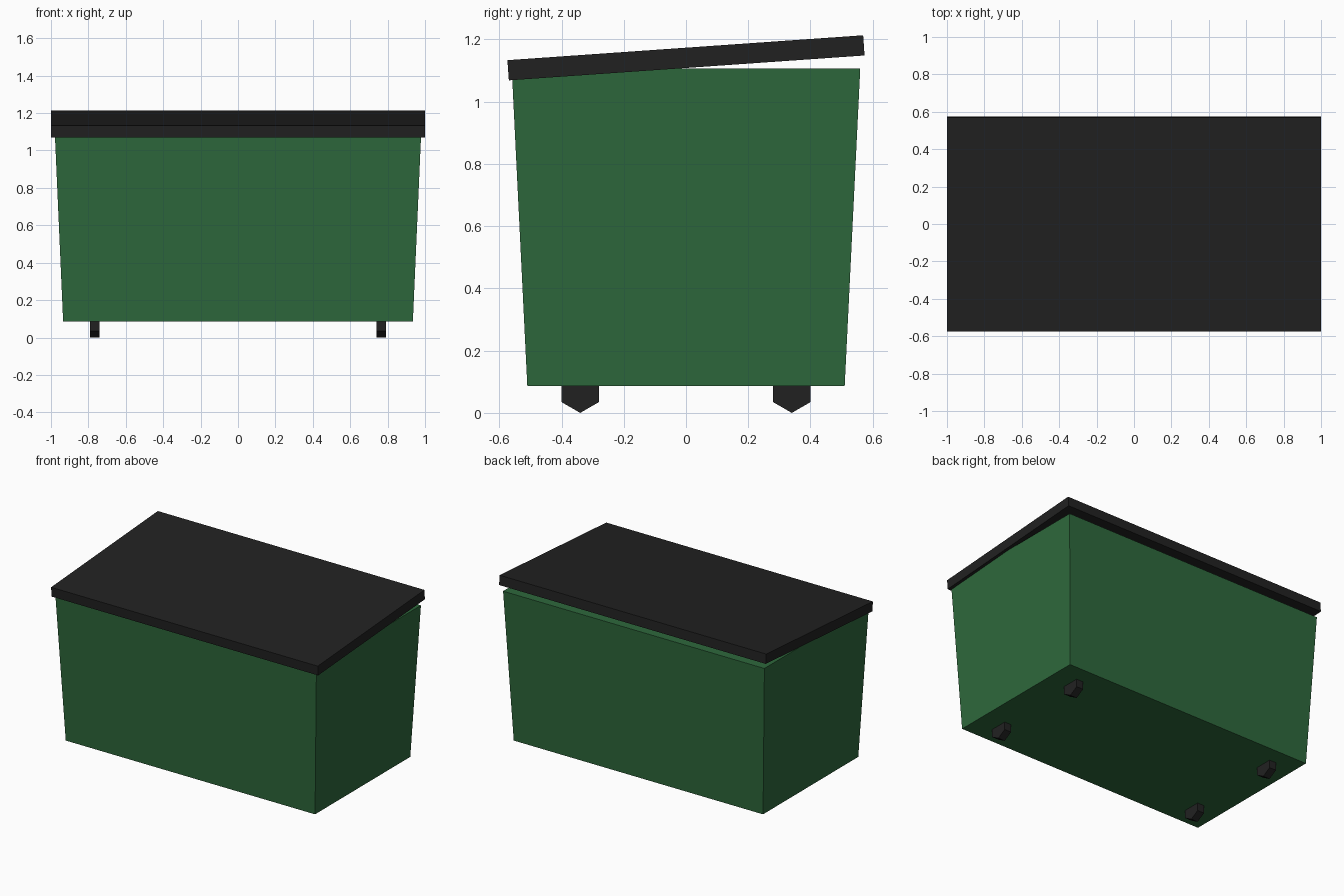
import bpy, bmesh, math
from mathutils import Matrix

if "Cube" in bpy.data.objects:
    bpy.data.objects.remove(bpy.data.objects["Cube"])


def material(name, rgb):
    m = bpy.data.materials.new(name)
    m.diffuse_color = (*rgb, 1.0)
    m.use_nodes = True
    m.node_tree.nodes["Principled BSDF"].inputs["Base Color"].default_value = m.diffuse_color
    return m


green = material("bin_green", (0.027, 0.140, 0.045))
black = material("charcoal_black", (0.0155, 0.0155, 0.0155))


def add_object(name, bm, mat):
    bmesh.ops.recalc_face_normals(bm, faces=bm.faces)
    mesh = bpy.data.meshes.new(name)
    bm.to_mesh(mesh)
    bm.free()
    mesh.materials.append(mat)
    obj = bpy.data.objects.new(name, mesh)
    bpy.context.collection.objects.link(obj)
    return obj


# Tapered container body, wider at the closed top
bm = bmesh.new()
bmesh.ops.create_cube(bm, size=2)
for v in bm.verts:
    top = v.co.z > 0
    v.co.x *= 0.98 if top else 0.935
    v.co.y *= 0.56 if top else 0.51
    v.co.z = 1.107 if top else 0.087
add_object("container_body", bm, green)

# Slab lid, tilted so the back edge sits higher
bm = bmesh.new()
bmesh.ops.create_cube(bm, size=1)
bmesh.ops.scale(bm, vec=(2.0, 1.146, 0.065), verts=bm.verts)
lid = add_object("lid", bm, black)
lid.location = (0, 0, 1.141)
lid.rotation_euler.x = math.radians(4)

# Four six-sided wheels, each with a corner pointing down
RADIUS = 0.069
for x, side in ((-0.765, "left"), (0.765, "right")):
    for y, end in ((-0.34, "front"), (0.34, "back")):
        bm = bmesh.new()
        ring = [bm.verts.new((-0.025, RADIUS * math.sin(i * math.pi / 3),
                              RADIUS * math.cos(i * math.pi / 3))) for i in range(6)]
        face = bm.faces.new(ring)
        ext = bmesh.ops.extrude_face_region(bm, geom=[face], use_keep_orig=True)
        moved = [g for g in ext["geom"] if isinstance(g, bmesh.types.BMVert)]
        bmesh.ops.translate(bm, vec=(0.05, 0, 0), verts=moved)
        wheel = add_object(f"wheel_{end}_{side}", bm, black)
        wheel.location = (x, y, RADIUS)
